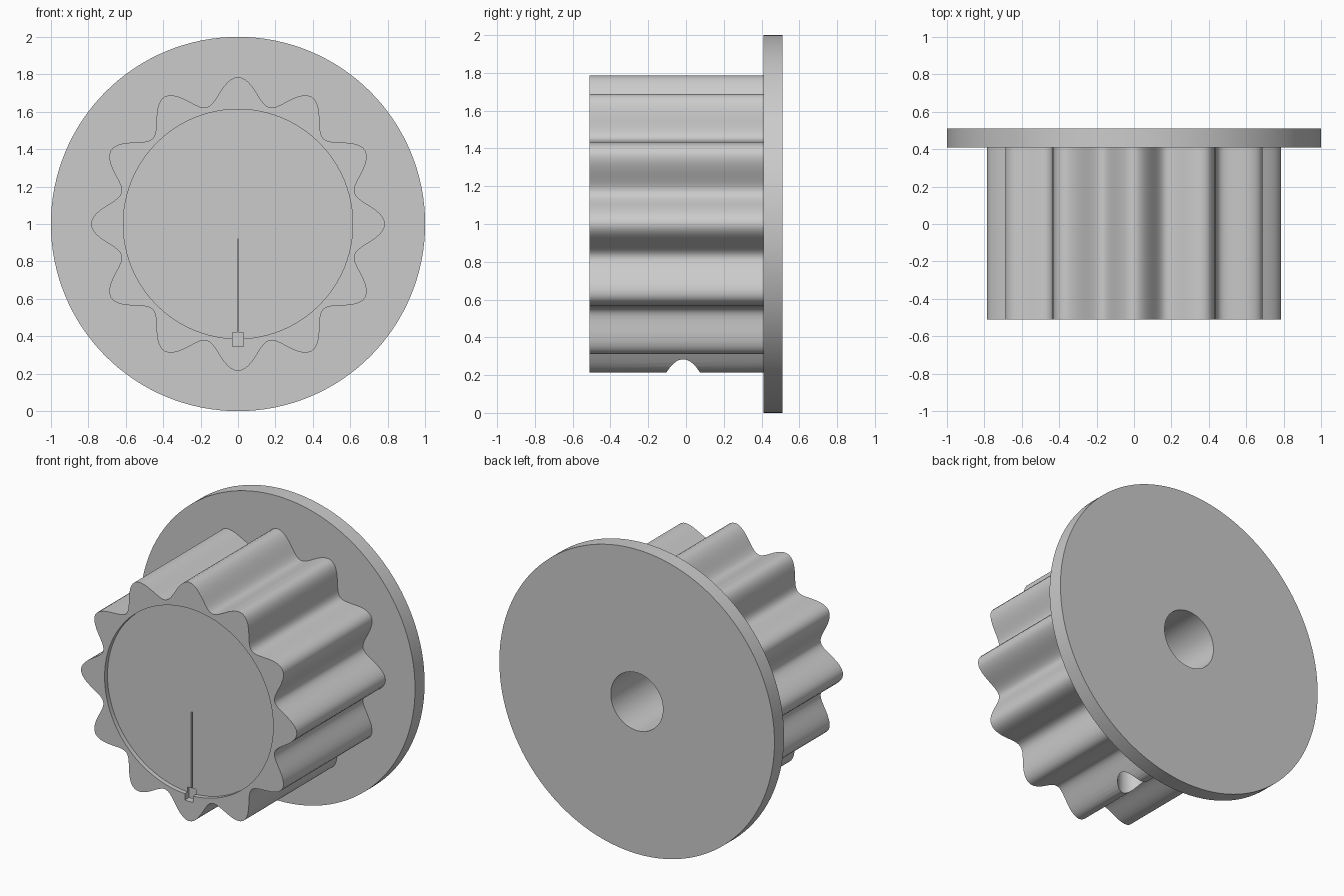
import bpy, bmesh, math

if "Cube" in bpy.data.objects:
    bpy.data.objects.remove(bpy.data.objects["Cube"])

CENTRE_Z = 1.0


def extrude_y(name, outline, y0, y1):
    """Extrude a closed (x, z) outline about the knob axis from y0 to y1."""
    bm = bmesh.new()
    face = bm.faces.new([bm.verts.new((x, y0, z + CENTRE_Z)) for x, z in outline])
    ext = bmesh.ops.extrude_face_region(bm, geom=[face])
    for v in ext["geom"]:
        if isinstance(v, bmesh.types.BMVert):
            v.co.y = y1
    bmesh.ops.recalc_face_normals(bm, faces=bm.faces)
    mesh = bpy.data.meshes.new(name)
    bm.to_mesh(mesh)
    bm.free()
    obj = bpy.data.objects.new(name, mesh)
    bpy.context.collection.objects.link(obj)
    return obj


def ring(radius, n=96):
    return [(radius * math.cos(2 * math.pi * i / n),
             radius * math.sin(2 * math.pi * i / n)) for i in range(n)]


def box(x0, x1, z0, z1):
    return [(x0, z0), (x1, z0), (x1, z1), (x0, z1)]


def cut(target, cutter):
    mod = target.modifiers.new("cut", "BOOLEAN")
    mod.operation = "DIFFERENCE"
    mod.solver = "EXACT"
    mod.object = cutter
    bpy.context.view_layer.objects.active = target
    bpy.ops.object.modifier_apply(modifier=mod.name)
    bpy.data.objects.remove(cutter, do_unlink=True)


def smooth(obj):
    bpy.ops.object.select_all(action="DESELECT")
    obj.select_set(True)
    bpy.context.view_layer.objects.active = obj
    bpy.ops.object.shade_smooth_by_angle(angle=math.radians(30))


# Fluted grip with twelve rounded lobes
steps = 240
grip_outline = []
for i in range(steps):
    a = 2 * math.pi * i / steps
    r = 0.715 + 0.070 * math.cos(12 * a)
    grip_outline.append((r * math.cos(a), r * math.sin(a)))
grip = extrude_y("fluted_grip", grip_outline, -0.51, 0.41)

# Shallow front recess, pointer notch and thin pointer line
cut(grip, extrude_y("recess_cutter", ring(0.613), -0.6, -0.48))
cut(grip, extrude_y("notch_cutter", box(-0.03, 0.03, -0.655, -0.58), -0.6, -0.465))
cut(grip, extrude_y("line_cutter", box(-0.004, 0.004, -0.6, -0.08), -0.6, -0.465))

# Blind shaft bore
cut(grip, extrude_y("bore_cutter", ring(0.19, 64), -0.35, 0.6))

# Set screw hole through the bottom lobe into the bore
bpy.ops.mesh.primitive_cylinder_add(vertices=48, radius=0.088, depth=0.9,
                                    location=(0, -0.015, 0.45))
cut(grip, bpy.context.object)
smooth(grip)

# Back flange with the bore opening
flange = extrude_y("back_flange", ring(1.0, 128), 0.41, 0.51)
cut(flange, extrude_y("flange_bore_cutter", ring(0.19, 64), 0.3, 0.6))
smooth(flange)
